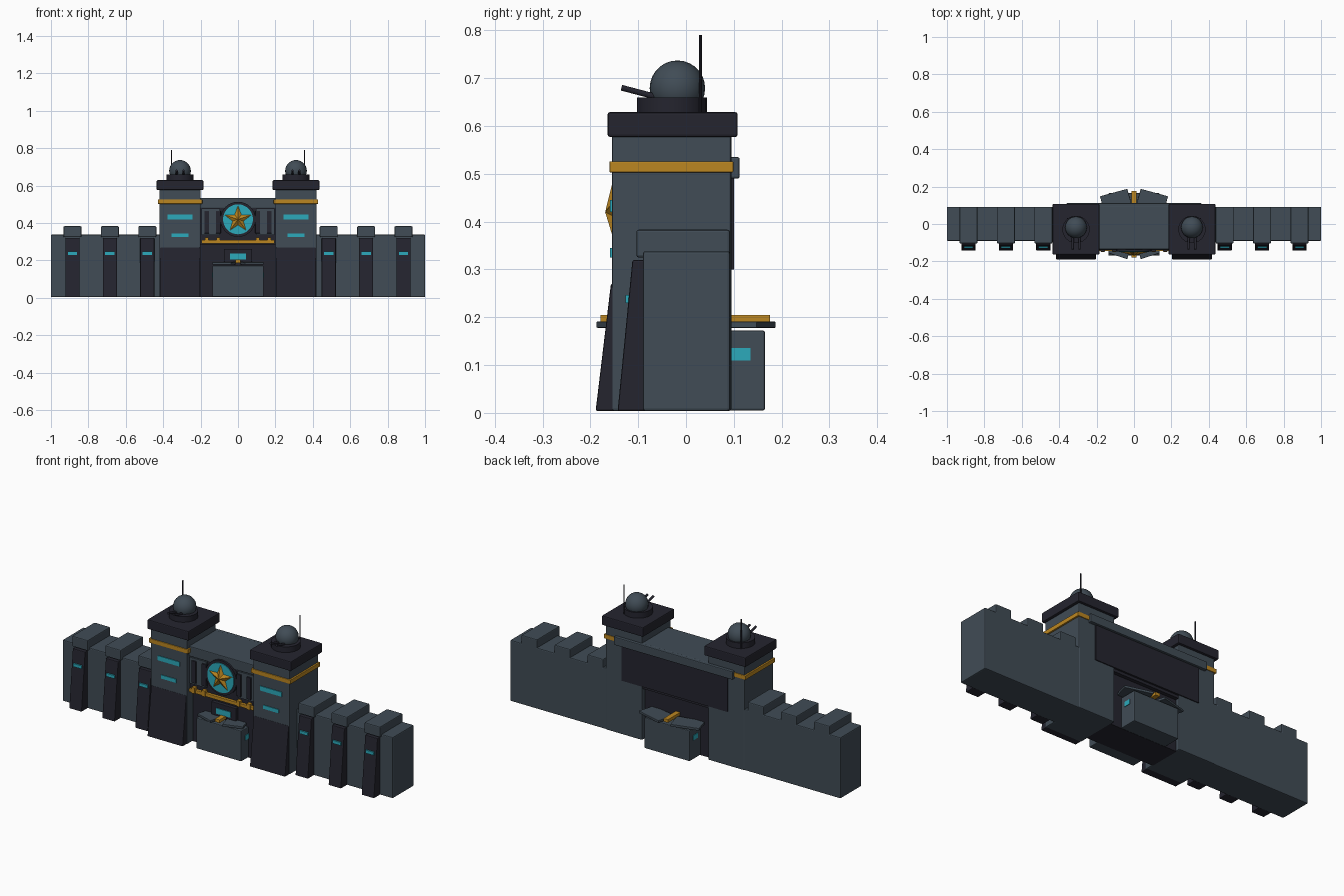
import bpy, bmesh, math
from mathutils import Vector, Matrix

cube = bpy.data.objects.get("Cube")
if cube:
    bpy.data.objects.remove(cube, do_unlink=True)


def material(name, rgb):
    m = bpy.data.materials.new(name)
    m.use_nodes = True
    color = (*rgb, 1)
    m.diffuse_color = color
    m.node_tree.nodes["Principled BSDF"].inputs["Base Color"].default_value = color
    return m


SLATE = material("slate grey", (0.052, 0.072, 0.092))
DARK = material("dark charcoal", (0.018, 0.018, 0.028))
GOLD = material("gold", (0.5, 0.24, 0.015))
CYAN = material("cyan glow", (0.025, 0.40, 0.50))


def finish(name, bm, mat, bevel=0.0):
    bmesh.ops.recalc_face_normals(bm, faces=bm.faces)
    me = bpy.data.meshes.new(name)
    bm.to_mesh(me)
    bm.free()
    me.materials.append(mat)
    ob = bpy.data.objects.new(name, me)
    bpy.context.collection.objects.link(ob)
    if bevel:
        mod = ob.modifiers.new("bevel", 'BEVEL')
        mod.width = bevel
        mod.segments = 2
    return ob


def box(name, mat, x, y, z, bevel=0.0):
    """Box given by its (min, max) range on each axis."""
    bm = bmesh.new()
    bmesh.ops.create_cube(bm, size=1)
    for v in bm.verts:
        v.co = [sum(r) / 2 + c * (r[1] - r[0]) for c, r in zip(v.co, (x, y, z))]
    return finish(name, bm, mat, bevel)


def prism(name, mat, points, offset, bevel=0.0):
    """Flat polygon pushed along an offset vector."""
    bm = bmesh.new()
    face = bm.faces.new([bm.verts.new(p) for p in points])
    new = bmesh.ops.extrude_face_region(bm, geom=[face])["geom"]
    bmesh.ops.translate(bm, vec=Vector(offset),
                        verts=[g for g in new if isinstance(g, bmesh.types.BMVert)])
    return finish(name, bm, mat, bevel)


def rod(name, mat, a, b, radius, sides=12):
    """Cylinder between two points."""
    a, b = Vector(a), Vector(b)
    bm = bmesh.new()
    turn = (b - a).to_track_quat('Z', 'Y').to_matrix().to_4x4()
    bmesh.ops.create_cone(bm, cap_ends=True, segments=sides, radius1=radius, radius2=radius,
                          depth=(b - a).length, matrix=Matrix.Translation((a + b) / 2) @ turn)
    return finish(name, bm, mat)


def smooth(ob):
    bpy.ops.object.select_all(action='DESELECT')
    bpy.context.view_layer.objects.active = ob
    ob.select_set(True)
    bpy.ops.object.shade_smooth_by_angle()


def around(c, half):
    return (c - half, c + half)


def buttress(name, x, base, top, height, back):
    """Dark block with a sloping front."""
    profile = [(base, 0.004), (back, 0.004), (back, height), (top, height)]
    prism(name, DARK, [(x[0], y, z) for y, z in profile], (x[1] - x[0], 0, 0), 0.004)


for s, side in ((-1, "right"), (1, "left")):
    # Outer wall with merlons and sloping pilasters
    box(f"{side}_wall", SLATE, sorted((s * 0.4, s)), (-0.09, 0.092), (0.004, 0.338), 0.005)
    for i in range(3):
        x = s * (0.485 + 0.2 * i)
        tag = f"{side}_{i + 1}"
        box(f"merlon_{tag}", SLATE, around(x, 0.048), (-0.104, 0.092), (0.325, 0.383), 0.005)
        buttress(f"pilaster_{tag}", around(x, 0.038), -0.143, -0.112, 0.32, -0.085)
        box(f"pilaster_light_{tag}", CYAN, around(x, 0.025), (-0.127, -0.115), (0.23, 0.247))

    # Tower
    x = s * 0.31
    box(f"{side}_tower", SLATE, around(x, 0.11), (-0.155, 0.095), (0.004, 0.59), 0.005)
    buttress(f"{side}_tower_buttress", around(x, 0.107), -0.189, -0.157, 0.27, -0.14)
    box(f"{side}_tower_band", GOLD, around(x, 0.119), (-0.16, 0.099), (0.503, 0.526), 0.002)
    box(f"{side}_tower_cap", DARK, around(x, 0.125), (-0.164, 0.108), (0.577, 0.629), 0.005)
    box(f"{side}_upper_window", CYAN, around(x, 0.066), (-0.159, -0.15), (0.42, 0.445))
    box(f"{side}_lower_window", CYAN, around(x, 0.046), (-0.159, -0.15), (0.325, 0.345))

    # Turret with twin guns and antenna
    smooth(rod(f"{side}_turret_ring", DARK, (x, -0.029, 0.625), (x, -0.029, 0.66), 0.073, 24))
    bm = bmesh.new()
    bmesh.ops.create_uvsphere(bm, u_segments=24, v_segments=14, radius=0.058,
                              matrix=Matrix.Translation((x, -0.018, 0.679)))
    smooth(finish(f"{side}_turret_dome", bm, SLATE))
    for k, gx in enumerate((x - 0.018, x + 0.018)):
        rod(f"{side}_gun_{k + 1}", DARK, (gx, -0.04, 0.655), (gx, -0.135, 0.68), 0.006)
    rod(f"{side}_antenna", DARK, (s * 0.355, 0.03, 0.62), (s * 0.355, 0.03, 0.79), 0.003, 8)

    # Front panel plates and ribs beside the emblem
    box(f"{side}_front_plate", SLATE, sorted((s * 0.095, s * 0.195)), (-0.139, -0.12), (0.335, 0.478))
    for k, rx in enumerate((0.105, 0.167)):
        box(f"{side}_front_rib_{k + 1}", DARK, around(s * rx, 0.013), (-0.147, -0.13), (0.345, 0.465), 0.002)
        box(f"{side}_trim_bracket_{k + 1}", GOLD, around(s * rx, 0.01), (-0.15, -0.13), (0.29, 0.322))

    # Gatehouse side windows
    for k, y in enumerate((-0.115, 0.115)):
        box(f"{side}_gatehouse_window_{k + 1}", CYAN, sorted((s * 0.13, s * 0.14)),
            around(y, 0.02), (0.11, 0.136))

    # Canopy plates, swept back like an arrowhead
    for end, label, reach, tip, drop in ((-1, "front", 0.138, -0.188, 0.033), (1, "back", 0.182, 0.188, 0.04)):
        inner, outer = s * 0.036, s * reach
        pts = [(inner, tip), (outer, tip - end * drop),
               (outer - s * 0.025, tip - end * (drop + 0.09)), (s * 0.008, tip - end * 0.1)]
        prism(f"{side}_{label}_canopy", SLATE, [(px, py, 0.178) for px, py in pts], (0, 0, 0.013), 0.002)

# Central wall between the towers
box("upper_wall", SLATE, (-0.205, 0.205), (-0.136, 0.095), (0.48, 0.535), 0.004)
box("front_panel", DARK, (-0.205, 0.205), (-0.13, 0.09), (0.285, 0.49))
box("gate", DARK, (-0.205, 0.205), (-0.105, 0.07), (0.004, 0.3))
box("gold_trim", GOLD, (-0.195, 0.195), (-0.145, -0.12), (0.29, 0.309), 0.002)
box("back_panel", DARK, (-0.32, 0.32), (0.08, 0.1), (0.3, 0.51))
box("back_beam", SLATE, (-0.36, 0.36), (0.09, 0.112), (0.49, 0.535), 0.004)

# Gatehouse, ridge and sign
box("gatehouse", SLATE, (-0.137, 0.137), (-0.168, 0.165), (0.005, 0.172), 0.004)
box("canopy_ridge", GOLD, (-0.014, 0.014), (-0.179, 0.176), (0.187, 0.205), 0.002)
box("sign_frame", DARK, (-0.075, 0.075), (-0.125, -0.1), (0.192, 0.262), 0.003)
box("sign", CYAN, (-0.044, 0.044), (-0.129, -0.12), (0.205, 0.236))

# Round emblem with a faceted star
smooth(rod("emblem_rim", DARK, (0, -0.12, 0.42), (0, -0.147, 0.42), 0.094, 32))
smooth(rod("emblem_disc", CYAN, (0, -0.14, 0.42), (0, -0.151, 0.42), 0.08, 32))
bm = bmesh.new()
edge = []
for i in range(10):
    a, r = math.radians(36 * i), (0.032 if i % 2 else 0.077)
    edge.append(bm.verts.new((r * math.sin(a), -0.15, 0.42 + r * math.cos(a))))
peak = bm.verts.new((0, -0.169, 0.42))
for i in range(10):
    bm.faces.new((edge[i], edge[(i + 1) % 10], peak))
bm.faces.new(edge)
finish("emblem_star", bm, GOLD)
